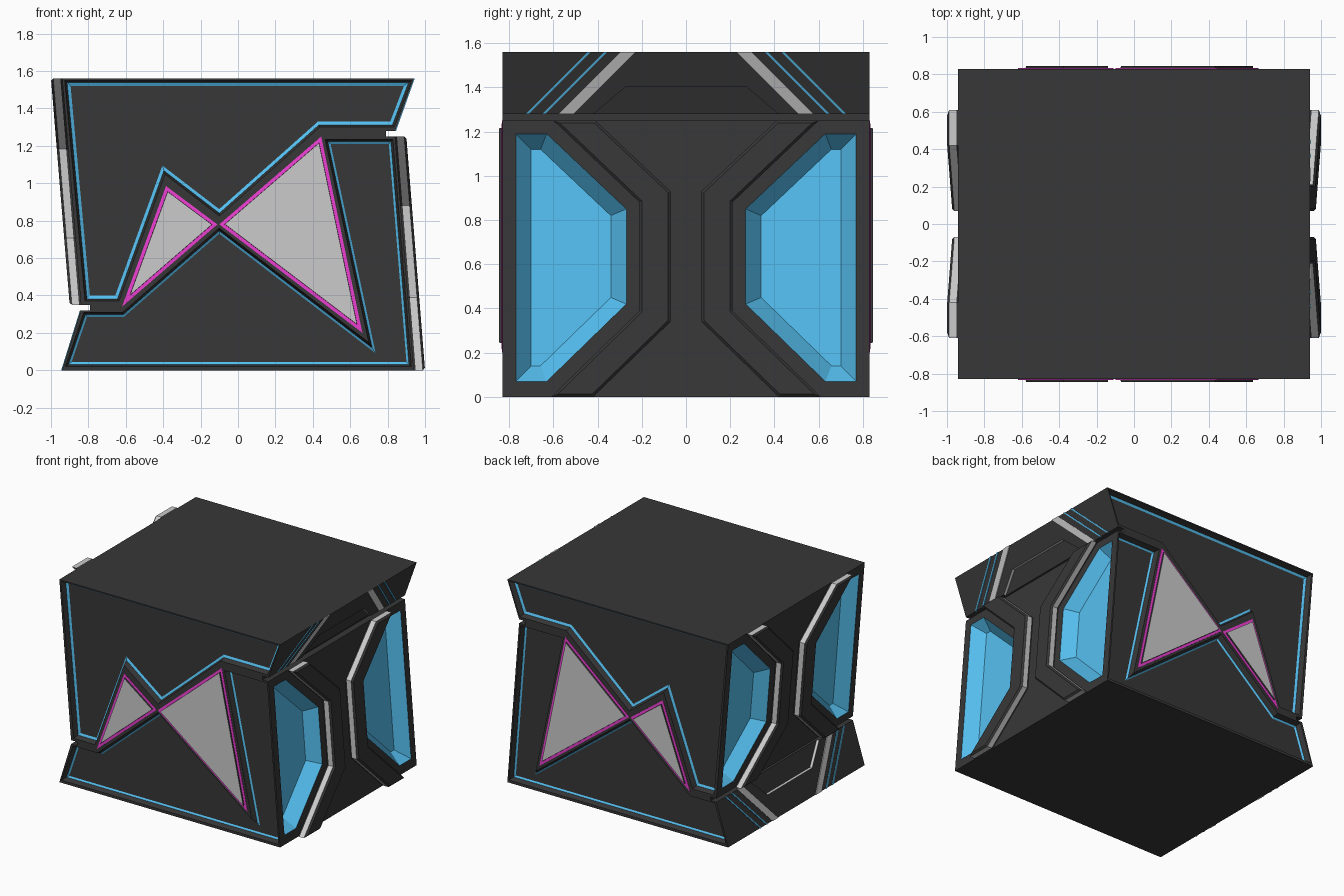
import bpy, bmesh
from mathutils import Vector

if "Cube" in bpy.data.objects:
    bpy.data.objects.remove(bpy.data.objects["Cube"])


def material(name, rgb):
    m = bpy.data.materials.new(name)
    m.diffuse_color = (*rgb, 1)
    m.use_nodes = True
    m.node_tree.nodes["Principled BSDF"].inputs["Base Color"].default_value = m.diffuse_color
    return m


MATS = [material("dark", (0.038, 0.038, 0.038)), material("grey", (0.8, 0.8, 0.8)),
        material("blue", (0.09, 0.52, 0.87)), material("magenta", (0.85, 0.05, 0.65))]
DARK, GREY, BLUE, PINK = range(4)
H, W = 1.56, 0.83  # total height, half depth


def inset(poly, d):
    """Mitred offset of a closed 2D polygon, positive d moves inwards."""
    p = [Vector(q) for q in poly]
    area = sum(a.x * b.y - b.x * a.y for a, b in zip(p, p[1:] + p[:1]))
    s = 1 if area > 0 else -1
    out = []
    for i, q in enumerate(p):
        a, b = (q - p[i - 1]).normalized(), (p[(i + 1) % len(p)] - q).normalized()
        n1, n2 = Vector((-a.y, a.x)) * s, Vector((-b.y, b.x)) * s
        out.append(tuple(q + (n1 + n2) * (d / (1 + n1.dot(n2)))))
    return out


def loft(bm, place, rings, mats, caps=(DARK, DARK)):
    """Skin a stack of (polygon, height) rings; place maps (u, v, height) to 3D."""
    rows = [[bm.verts.new(place(u, v, h)) for u, v in poly] for poly, h in rings]
    n = len(rows[0])
    for lo, hi, m in zip(rows, rows[1:], mats):
        for i in range(n):
            j = (i + 1) % n
            bm.faces.new((lo[i], lo[j], hi[j], hi[i])).material_index = m
    bm.faces.new(rows[0]).material_index = caps[0]
    bm.faces.new(rows[-1]).material_index = caps[1]


def finish(bm, name):
    bmesh.ops.recalc_face_normals(bm, faces=bm.faces)
    me = bpy.data.meshes.new(name)
    bm.to_mesh(me)
    bm.free()
    for m in MATS:
        me.materials.append(m)
    ob = bpy.data.objects.new(name, me)
    bpy.context.collection.objects.link(ob)
    return ob


# Surface placements: right side walls, and the left ones as a half turn about y
# (the left wall is slightly shorter and its flare slightly taller)
def wall(side, mirror):
    def f(y, z, h):
        x = 0.94 - 0.08 * z + h
        return (x, y * mirror, z) if side > 0 else (-x, y * mirror, H - z * 1.21 / 1.25)
    return f


def flare(side, mirror):
    def f(y, z, h):
        x = 0.84 + 0.1 * (z - 1.28) / 0.28 + h
        return (x, y * mirror, z) if side > 0 else (-x, y * mirror, (H - z) * 0.32 / 0.28)
    return f


def face(sign):
    return lambda x, z, h: (x, sign * (W + h), z)


SIDES = [(s, m) for s in (1, -1) for m in (1, -1)]

# Body: side profile with a notch on each side, pushed through the depth
profile = [(0.94, 0), (0.84, 1.25), (0.79, 1.25), (0.79, 1.28), (0.84, 1.28), (0.94, H),
           (-0.94, H), (-0.84, 0.35), (-0.79, 0.35), (-0.79, 0.32), (-0.84, 0.32), (-0.94, 0)]
bm = bmesh.new()
loft(bm, face(1), [(profile, -2 * W), (profile, 0)], [DARK])
body = finish(bm, "body")

# Recesses cut from the body
upper = [(-0.905, 1.53), (0.90, 1.53), (0.82, 1.32), (0.43, 1.32), (-0.1, 0.85),
         (-0.4, 1.08), (-0.65, 0.39), (-0.80, 0.39)]
lower = [(-0.895, 0.04), (0.905, 0.04), (0.81, 1.215), (0.49, 1.215), (0.73, 0.1),
         (-0.1, 0.735), (-0.61, 0.29), (-0.81, 0.29)]
window = [(-0.77, 1.19), (-0.63, 1.19), (-0.27, 0.85), (-0.27, 0.42), (-0.63, 0.07), (-0.77, 0.07)]
pocket = [(-0.43, 1.27), (-0.27, 1.405), (0.27, 1.405), (0.43, 1.27)]
bm = bmesh.new()
for sign in (1, -1):
    for outline, stripe in ((upper, 0.009), (lower, 0.004)):
        edge, a, b = (inset(outline, d) for d in (-0.02, -0.008, stripe))
        loft(bm, face(sign), [(edge, 0.02), (edge, 0), (a, -0.04), (b, -0.048)],
             [DARK, DARK, BLUE])
    loft(bm, flare(sign, 1), [(pocket, 0.03), (pocket, -0.02)], [GREY])
for s, m in SIDES:
    loft(bm, wall(s, m), [(window, 0.03), (window, 0), (inset(window, 0.07), -0.09)],
         [BLUE, BLUE], (BLUE, BLUE))
cutter = finish(bm, "recess_cutter")
mod = body.modifiers.new("recesses", "BOOLEAN")
mod.operation, mod.solver, mod.object = "DIFFERENCE", "EXACT", cutter
mod.material_mode = "TRANSFER"
bpy.context.view_layer.objects.active = body
bpy.ops.object.modifier_apply(modifier=mod.name)
bpy.data.objects.remove(cutter)

# Raised triangles with flat bright rims on front and back
triangles = [[(-0.385, 0.985), (-0.62, 0.34), (-0.11, 0.78)],
             [(0.445, 1.25), (0.665, 0.2), (-0.1, 0.78)]]
bm = bmesh.new()
for sign in (1, -1):
    for t in triangles:
        loft(bm, face(sign), [(t, -0.01), (t, 0.003), (inset(t, 0.018), 0.004), (inset(t, 0.019), 0.016)],
             [PINK, PINK, DARK], (DARK, GREY))
finish(bm, "triangle_plates")

# Angled ridges beside each window: grey flanks, dark chamfered top
ridge = [(-0.6, 1.25), (-0.21, 0.88), (-0.21, 0.39), (-0.61, 0),
         (-0.42, 0), (-0.07, 0.34), (-0.07, 0.93), (-0.41, 1.25)]
bm = bmesh.new()
for s, m in SIDES:
    loft(bm, wall(s, m), [(ridge, -0.01), (ridge, 0.01), (ridge, 0.048), (inset(ridge, 0.012), 0.06)],
         [DARK, GREY, DARK])
finish(bm, "window_ridges")

# Diagonal grey bars and thin blue lines on the flared strips
bm = bmesh.new()
for s, m in SIDES:
    for y, w, mat in ((-0.575, 0.065, GREY), (-0.65, 0.014, BLUE), (-0.725, 0.014, BLUE)):
        bar = [(y, 1.28), (y + w, 1.28), (y + w + 0.28, H), (y + 0.28, H)]
        loft(bm, flare(s, m), [(bar, -0.005), (bar, 0.005)], [mat], (mat, mat))
finish(bm, "flare_stripes")
